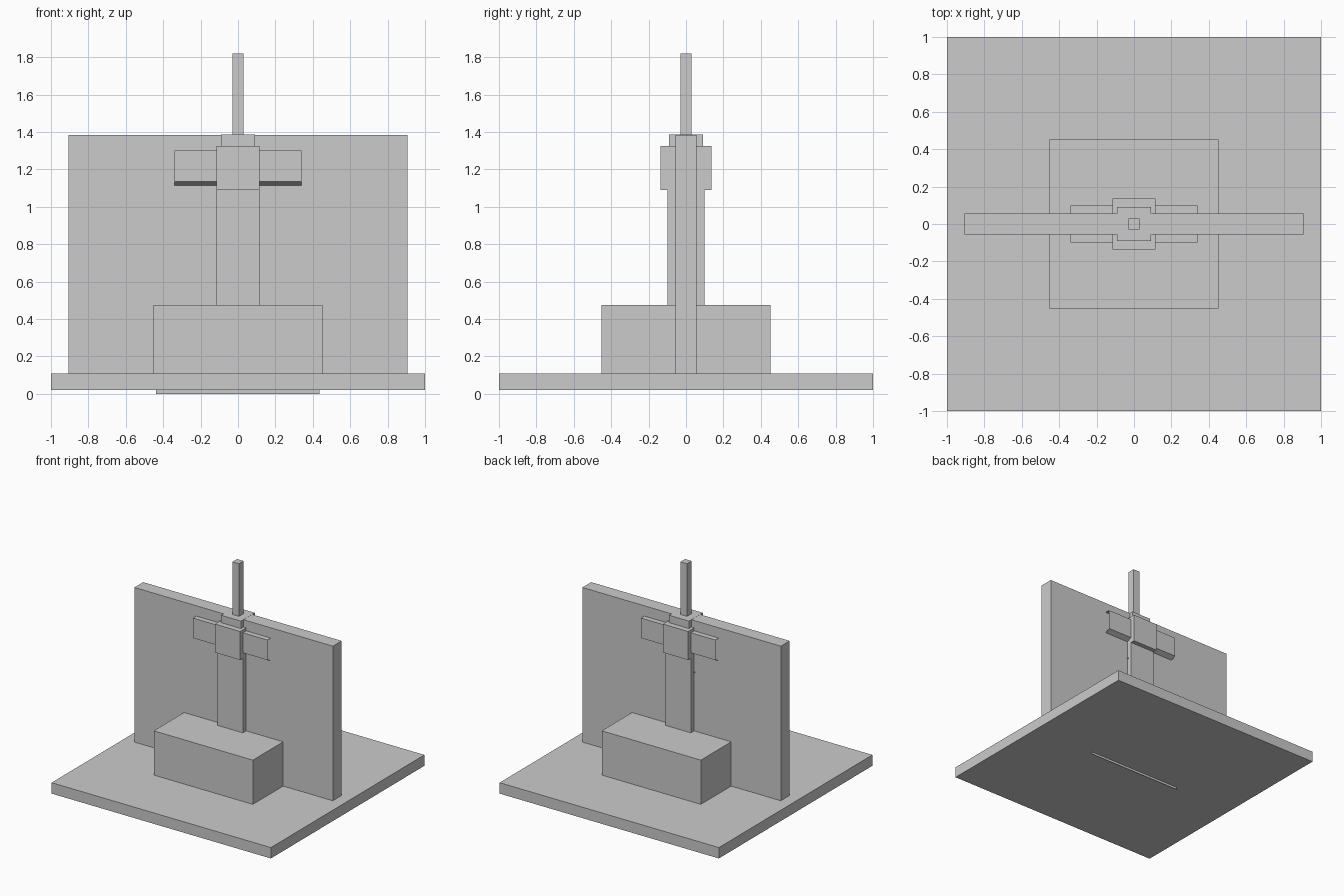
import bpy

if "Cube" in bpy.data.objects:
    bpy.data.objects.remove(bpy.data.objects["Cube"])


def mesh_object(name, verts, faces):
    mesh = bpy.data.meshes.new(name)
    mesh.from_pydata(verts, [], faces)
    mesh.update()
    obj = bpy.data.objects.new(name, mesh)
    bpy.context.collection.objects.link(obj)
    return obj


def box(name, hx, hy, z0, z1, y=0.0):
    """Box centred on x = 0 with half widths hx, hy."""
    v = [(sx * hx, y + sy * hy, z) for z in (z0, z1)
         for sx, sy in ((-1, -1), (1, -1), (1, 1), (-1, 1))]
    f = [(3, 2, 1, 0), (4, 5, 6, 7)]
    f += [(i, (i + 1) % 4, (i + 1) % 4 + 4, i + 4) for i in range(4)]
    return mesh_object(name, v, f)


def folded_sheet(name, x0, x1, profile):
    """Open sheet: a (y, z) profile swept from x0 to x1."""
    v = [(x, y, z) for y, z in profile for x in (x0, x1)]
    f = [(2 * i, 2 * i + 1, 2 * i + 3, 2 * i + 2) for i in range(len(profile) - 1)]
    return mesh_object(name, v, f)


# Ground slab and wall
box("base_slab", 1.0, 1.0, 0.02, 0.11)
box("wall", 0.905, 0.057, 0.11, 1.385)

# Central stack running through the wall
box("plinth", 0.452, 0.452, 0.11, 0.475)
box("column", 0.115, 0.1, 0.475, 1.09)
box("column_head", 0.115, 0.137, 1.09, 1.325)
box("cap", 0.09, 0.09, 1.325, 1.386)
box("mast", 0.03, 0.03, 1.385, 1.82)

# Folded side panels on front and back, open at their ends
for side, s in (("front", -1), ("back", 1)):
    profile = [(s * 0.057, 1.115), (s * 0.1, 1.135), (s * 0.1, 1.3), (s * 0.057, 1.3)]
    for hand, d in (("left", -1), ("right", 1)):
        x0, x1 = sorted((d * 0.115, d * 0.34))
        folded_sheet(f"{side}_{hand}_panel", x0, x1, profile)

# Small pin on the back of the wall
box("back_pin", 0.122, 0.006, 0.956, 0.966, y=0.062)

# Thin fin under the slab
folded_sheet("underside_fin", -0.438, 0.435, [(0, 0.0), (0, 0.02)])
